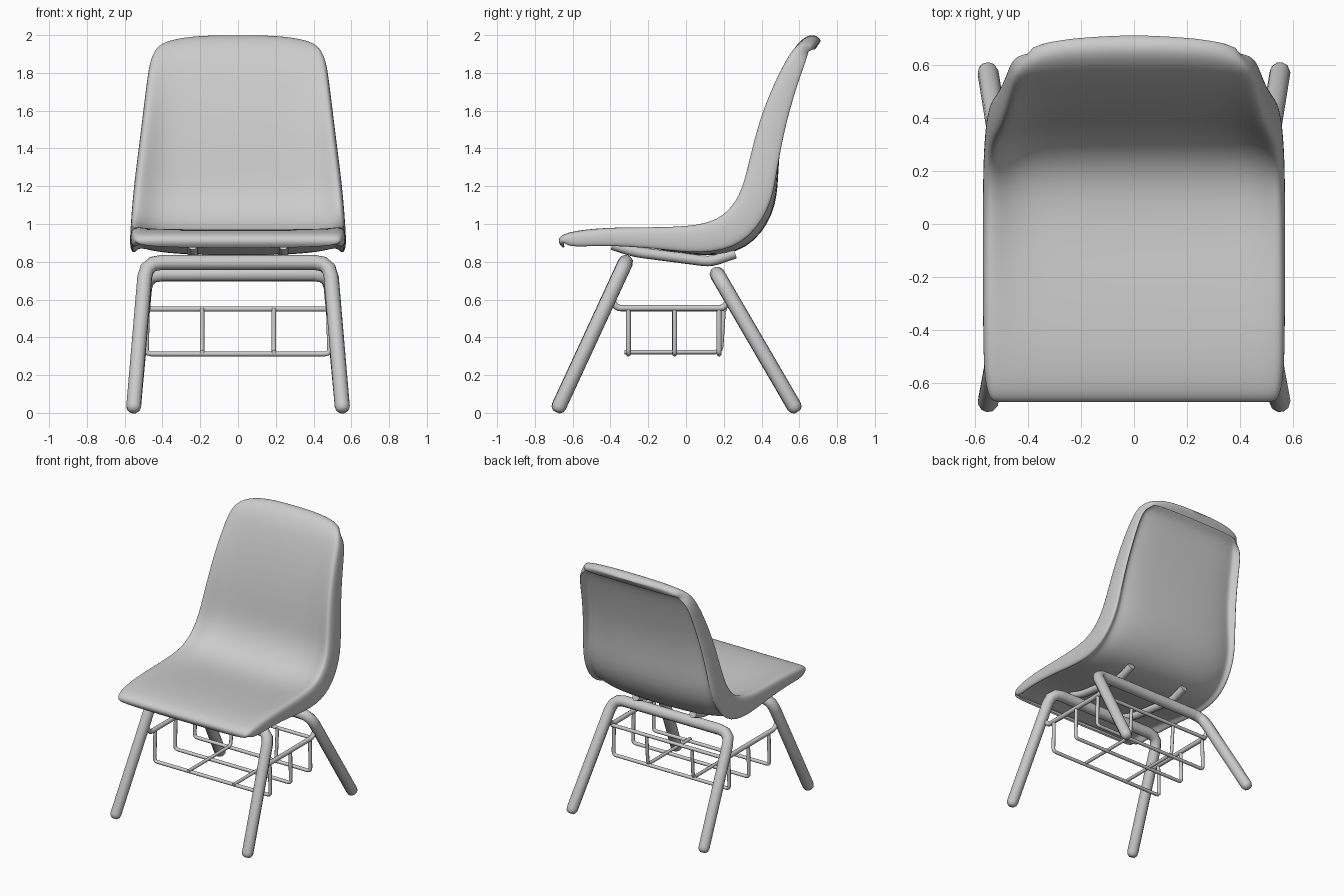
import bpy, bmesh, math
from mathutils import Vector

if "Cube" in bpy.data.objects:
    bpy.data.objects.remove(bpy.data.objects["Cube"])

grey = bpy.data.materials.new("plain_grey")
grey.use_nodes = True
COLOUR = (0.6, 0.6, 0.6, 1)
grey.diffuse_color = COLOUR
grey.node_tree.nodes["Principled BSDF"].inputs["Base Color"].default_value = COLOUR


def build(name, rings, angle):
    """Skin a row of closed rings, cap both ends and shade the result."""
    bm = bmesh.new()
    loops = [[bm.verts.new(p) for p in ring] for ring in rings]
    count = len(loops[0])
    for r0, r1 in zip(loops, loops[1:]):
        for k in range(count):
            n = (k + 1) % count
            bm.faces.new((r0[k], r0[n], r1[n], r1[k]))
    for end in (loops[0], loops[-1]):
        if count % 2:
            bm.faces.new(end)
            continue
        # Cap with a strip of quads across the ring
        half = count // 2
        for k in range(half):
            corners = (end[k], end[k + 1], end[(count - k - 1) % count], end[(count - k) % count])
            bm.faces.new(list(dict.fromkeys(corners)))
    bmesh.ops.recalc_face_normals(bm, faces=bm.faces)
    mesh = bpy.data.meshes.new(name)
    bm.to_mesh(mesh)
    bm.free()
    obj = bpy.data.objects.new(name, mesh)
    bpy.context.collection.objects.link(obj)
    mesh.materials.append(grey)
    bpy.ops.object.select_all(action="DESELECT")
    obj.select_set(True)
    bpy.context.view_layer.objects.active = obj
    bpy.ops.object.shade_smooth_by_angle(angle=math.radians(angle))
    return obj


def rounded(points, radius, steps=3):
    """Replace each inner corner of a path with a short arc."""
    pts = [Vector(p) for p in points]
    path = [pts[0]]
    for a, b, c in zip(pts, pts[1:], pts[2:]):
        start = b + (a - b).normalized() * radius
        end = b + (c - b).normalized() * radius
        for i in range(steps + 1):
            t = i / steps
            path.append(start.lerp(b, t).lerp(b.lerp(end, t), t))
    return path + [pts[-1]]


def tube(name, points, radius, bend=0.04, domed=False):
    """Sweep a ten-sided ring along a path; domed ends taper to a rounded tip."""
    path = rounded(points, bend)
    stations = [(p, radius) for p in path]
    if domed:
        for end, inner in ((0, 1), (-1, -2)):
            out = (path[end] - path[inner]).normalized()
            tip = [(path[end] + out * radius * k, radius * s) for k, s in ((0.5, 0.87), (0.85, 0.5))]
            stations = tip[::-1] + stations if end == 0 else stations + tip
    rings = []
    normal = None
    for i, (p, r) in enumerate(stations):
        before = stations[max(i - 1, 0)][0]
        after = stations[min(i + 1, len(stations) - 1)][0]
        tangent = (after - before).normalized()
        normal = tangent.orthogonal() if normal is None else normal - tangent * normal.dot(tangent)
        normal.normalize()
        side = tangent.cross(normal)
        angles = [math.tau * k / 10 for k in range(10)]
        rings.append([p + (normal * math.cos(a) + side * math.sin(a)) * r for a in angles])
    build(name, rings, 60)


# Seat shell rows, front lip to top lip: y, z, half width, rim depth, dish, back panel depth, crown
rim = [
    (-0.650, 0.872, 0.525, 0.01, 0.00, 0.01, 0),
    (-0.680, 0.902, 0.535, 0.03, 0.00, 0.03, 0),
    (-0.667, 0.942, 0.552, 0.07, 0.00, 0.06, 0),
    (-0.580, 0.967, 0.568, 0.09, 0.00, 0.06, 0),
    (-0.400, 0.986, 0.571, 0.10, 0.01, 0.07, 0),
    (-0.150, 0.988, 0.572, 0.12, 0.03, 0.125, 0),
    (0.060, 1.000, 0.572, 0.165, 0.06, 0.18, 0),
    (0.190, 1.045, 0.570, 0.20, 0.08, 0.24, 0),
    (0.275, 1.155, 0.560, 0.19, 0.085, 0.225, 0),
    (0.315, 1.300, 0.542, 0.17, 0.07, 0.18, 0),
    (0.347, 1.430, 0.525, 0.16, 0.06, 0.155, 0),
    (0.390, 1.580, 0.507, 0.15, 0.05, 0.135, 0),
    (0.455, 1.735, 0.488, 0.13, 0.03, 0.11, 0),
    (0.520, 1.855, 0.474, 0.11, 0.01, 0.08, 0.01),
    (0.577, 1.945, 0.455, 0.095, 0.00, 0.06, 0.03),
    (0.645, 2.005, 0.420, 0.07, 0.00, 0.07, 0.06),
    (0.697, 1.998, 0.390, 0.04, 0.00, 0.04, 0.06),
    (0.715, 1.968, 0.375, 0.005, 0.00, 0.005, 0.05),
]
# Half cross-section from front middle round the rim to back middle: width, rim, dish, panel
section = [(0, 0, 1, 0), (0.4, 0, 1, 0), (0.7, 0, 0.9, 0), (0.84, 0, 0.5, 0), (0.93, 0, 0.12, 0),
           (0.98, 0.08, 0, 0), (1, 0.35, 0, 0), (1, 0.75, 0, 0), (0.985, 1, 0, 0), (0.95, 1, 0, 0),
           (0.91, 0, 0, 0.74), (0.8, 0, 0, 0.87), (0.5, 0, 0, 0.98), (0, 0, 0, 1)]
loop = section + [(-u, r, d, p) for u, r, d, p in section[-2:0:-1]]

CROWN_DIRECTION = Vector((0, -0.55, -0.83))
rings = []
for i, (y, z, w, depth, dish, panel, crown) in enumerate(rim):
    a, b = rim[max(i - 1, 0)], rim[min(i + 1, len(rim) - 1)]
    t = Vector((0, b[0] - a[0], b[1] - a[1])).normalized()
    back = Vector((0, t.z, -t.y))
    rings.append([Vector((u * w, y, z)) + back * (r * depth + d * dish + p * panel)
                  + CROWN_DIRECTION * crown * u ** 4 for u, r, d, p in loop])
shell = build("seat_shell", rings, 180)
smooth = shell.modifiers.new("smooth", "SUBSURF")
smooth.levels = smooth.render_levels = 2

# Leg frames: one bent tube in front, one behind
for name, foot_y, top_y, top_z in (("front_legs", -0.672, -0.32, 0.797), ("rear_legs", 0.572, 0.165, 0.735)):
    tube(name, [(-0.552, foot_y, 0.036), (-0.487, top_y, top_z), (0.487, top_y, top_z),
                (0.552, foot_y, 0.036)], 0.04, 0.085, True)

# Mounting rails under the seat, and basket side rails on the legs
for x, side in ((-1, "right"), (1, "left")):
    tube(side + "_mounting_rail", [(0.24 * x, -0.39, 0.89), (0.24 * x, -0.27, 0.852),
                                   (0.24 * x, 0.13, 0.80), (0.24 * x, 0.26, 0.845)], 0.028)
    tube(side + "_basket_rail", [(0.485 * x, -0.395, 0.595), (0.48 * x, -0.365, 0.555),
                                 (0.48 * x, 0.20, 0.555), (0.485 * x, 0.225, 0.595)], 0.017, 0.02)
    # Lengthwise basket wire, turned up at the back
    tube(side + "_basket_floor_wire", [(0.19 * x, -0.325, 0.322), (0.19 * x, 0.185, 0.322),
                                       (0.19 * x, 0.20, 0.555)], 0.012, 0.03)

# Basket cross wires and rear rail
for name, y in (("front", -0.305), ("middle", -0.06), ("rear", 0.175)):
    tube(name + "_basket_hoop", [(-0.48, y, 0.55), (-0.485, y, 0.312), (0.485, y, 0.312), (0.48, y, 0.55)],
         0.013, 0.025)
tube("basket_rear_rail", [(-0.48, 0.205, 0.55), (0.48, 0.205, 0.55)], 0.013)
